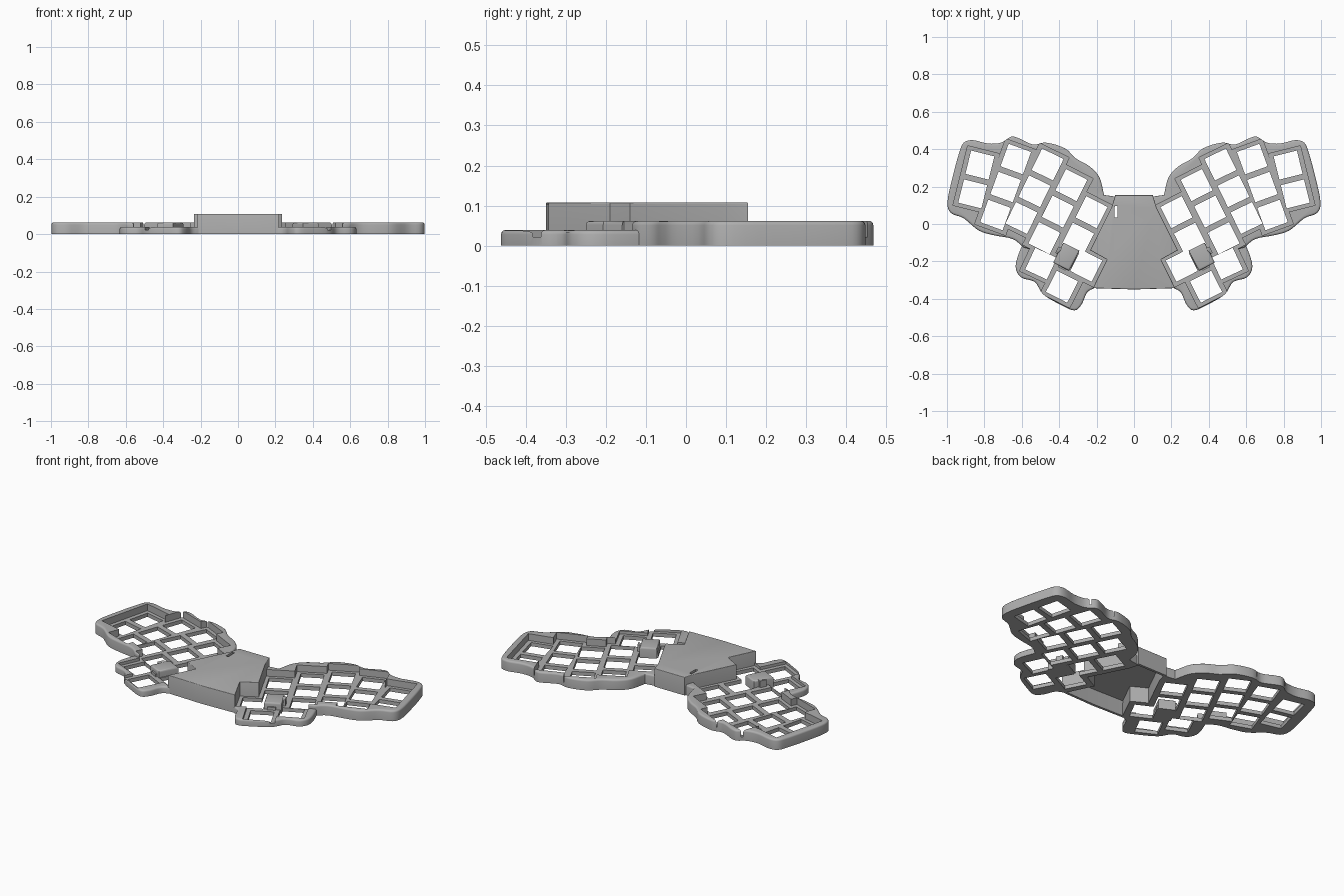
import bpy, bmesh
from math import radians, sin, cos
from mathutils import Vector, Matrix

if "Cube" in bpy.data.objects:
    bpy.data.objects.remove(bpy.data.objects["Cube"])

grey = bpy.data.materials.new("case_grey")
grey.use_nodes = True
colour = (0.43, 0.43, 0.43, 1)
grey.diffuse_color = colour
grey.node_tree.nodes["Principled BSDF"].inputs["Base Color"].default_value = colour

RIM, THUMB_RIM, FLOOR, TOP = 0.062, 0.039, 0.022, 0.108
ROW_PITCH, HOLE = 0.159, 0.128
CELL = (0.176, 0.168)


def curve_through(points, steps=4):
    """Smooth open curve passing through the given points."""
    p = [Vector(q) for q in points]
    p = [2 * p[0] - p[1]] + p + [2 * p[-1] - p[-2]]
    out = []
    for a, b, c, d in zip(p, p[1:], p[2:], p[3:]):
        for i in range(steps):
            t = i / steps
            out.append(0.5 * (2 * b + (c - a) * t + (2 * a - 5 * b + 4 * c - d) * t**2
                              + (3 * b - a - 3 * c + d) * t**3))
    return out + [p[-2]]


def new_object(name, mesh):
    obj = bpy.data.objects.new(name, mesh)
    bpy.context.scene.collection.objects.link(obj)
    return obj


def finish_bmesh(bm, name):
    bmesh.ops.recalc_face_normals(bm, faces=bm.faces)
    mesh = bpy.data.meshes.new(name)
    bm.to_mesh(mesh)
    bm.free()
    return new_object(name, mesh)


def prism(name, outline, height, round_edge, open_bottom=False):
    """Extruded outline with rounded top edges."""
    bm = bmesh.new()
    base = bm.faces.new([bm.verts.new((q[0], q[1], 0)) for q in outline])
    raised = bmesh.ops.extrude_face_region(bm, geom=[base], use_keep_orig=True)["geom"]
    verts = [g for g in raised if isinstance(g, bmesh.types.BMVert)]
    edges = [g for g in raised if isinstance(g, bmesh.types.BMEdge)]
    bmesh.ops.translate(bm, verts=verts, vec=(0, 0, height))
    bmesh.ops.recalc_face_normals(bm, faces=bm.faces)
    bmesh.ops.bevel(bm, geom=edges, offset=round_edge, segments=3, profile=0.5,
                    affect='EDGES', clamp_overlap=True)
    if open_bottom:
        low = [f for f in bm.faces if all(v.co.z < 0.001 for v in f.verts)]
        bmesh.ops.delete(bm, geom=low, context='FACES_ONLY')
    return finish_bmesh(bm, name)


def boxes(name, places, size, bottom, top):
    """One mesh with a turned box at every (x, y, tilt) place."""
    bm = bmesh.new()
    for x, y, tilt in places:
        m = (Matrix.Translation((x, y, (bottom + top) / 2))
             @ Matrix.Rotation(radians(tilt), 4, 'Z')
             @ Matrix.Diagonal((size[0], size[1], top - bottom, 1)))
        bmesh.ops.create_cube(bm, size=1, matrix=m)
    return finish_bmesh(bm, name)


def bake(obj):
    bpy.context.view_layer.update()
    deps = bpy.context.evaluated_depsgraph_get()
    mesh = bpy.data.meshes.new_from_object(obj.evaluated_get(deps))
    obj.modifiers.clear()
    obj.data = mesh


def combine(obj, other, operation):
    mod = obj.modifiers.new(operation.lower(), 'BOOLEAN')
    mod.object, mod.operation, mod.solver = other, operation, 'EXACT'
    mod.use_self = True
    bake(obj)
    bpy.data.objects.remove(other)


def dress(obj):
    mesh = obj.data
    mesh.materials.clear()
    mesh.materials.append(grey)
    mesh.shade_smooth()
    mesh.set_sharp_from_angle(angle=radians(35))


# Key places: each column is (top x, top y, tilt, number of keys)
columns = [(0.824, 0.315, 14, 2), (0.632, 0.347, 20, 3), (0.462, 0.318, 26, 3),
           (0.335, 0.208, 27, 3), (0.227, 0.063, 27, 2)]
keys = []
for x, y, tilt, count in columns:
    a = radians(tilt)
    keys += [(x + i * ROW_PITCH * sin(a), y - i * ROW_PITCH * cos(a), tilt)
             for i in range(count)]
keys += [(0.255, -0.223, 27), (0.385, -0.335, 27), (0.497, -0.212, 25)]

# Wing outlines; the inner edge tucks into the wall of the centre housing
finger_curve = curve_through([
    (0.16, 0.155), (0.185, 0.25), (0.24, 0.31), (0.31, 0.35), (0.37, 0.405), (0.47, 0.435),
    (0.54, 0.425), (0.62, 0.46), (0.66, 0.466), (0.71, 0.435), (0.78, 0.43), (0.86, 0.448),
    (0.91, 0.435), (0.935, 0.38), (0.97, 0.25), (0.997, 0.12), (0.98, 0.06), (0.91, 0.03),
    (0.83, -0.035), (0.75, -0.06), (0.65, -0.08), (0.59, -0.125)])
finger_edge = finger_curve + [(0.5, -0.15), (0.43, -0.17), (0.36, -0.13), (0.225, -0.14),
                              (0.11, 0.09), (0.09, 0.145)]
thumb_curve = curve_through([
    (0.57, -0.07), (0.605, -0.13), (0.633, -0.225), (0.605, -0.285), (0.53, -0.31),
    (0.487, -0.375), (0.4, -0.428), (0.32, -0.462), (0.28, -0.43), (0.25, -0.365),
    (0.205, -0.34)])
thumb_edge = thumb_curve + [(0.135, -0.19), (0.225, -0.14), (0.36, -0.08)]

# Wing: two rim levels, recess around the keys, then the key holes
wing = prism("left_wing", finger_edge, RIM, 0.011)
combine(wing, prism("thumb_rim", thumb_edge, THUMB_RIM, 0.011), 'UNION')
combine(wing, boxes("recess_cutter", keys, CELL, FLOOR, 0.2), 'DIFFERENCE')
combine(wing, boxes("hole_cutter", keys, (HOLE, HOLE), -0.1, 0.1), 'DIFFERENCE')
dress(wing)

# Opposite wing
other_mesh = wing.data.copy()
other_mesh.transform(Matrix.Diagonal((-1, 1, 1, 1)))
other_mesh.flip_normals()
new_object("right_wing", other_mesh)

# Raised tab between the thumb keys on each side
for side, label in ((1, "left"), (-1, "right")):
    centre, turn = Vector((side * 0.362, -0.175)), Matrix.Rotation(radians(27 * side), 2)
    corners = [centre + turn @ Vector((u * 0.048, v * 0.06))
               for u, v in ((-1, -1), (1, -1), (1, 1), (-1, 1))]
    dress(prism(label + "_thumb_tab", corners, RIM, 0.01))

# Hollow centre housing, open underneath, with a small switch slot
half = [(0.1, 0.155), (0.12, 0.09), (0.235, -0.14), (0.145, -0.19), (0.22, -0.343)]
housing_edge = half + [(0, -0.35)] + [(-x, y) for x, y in reversed(half)]
housing = prism("centre_housing", housing_edge, TOP, 0.004, open_bottom=True)
shell = housing.modifiers.new("shell", 'SOLIDIFY')
shell.thickness, shell.offset, shell.use_even_offset = 0.015, -1, True
bake(housing)
combine(housing, boxes("slot_cutter", [(-0.097, 0.066, 0)], (0.016, 0.06), 0.08, 0.2),
        'DIFFERENCE')
dress(housing)
